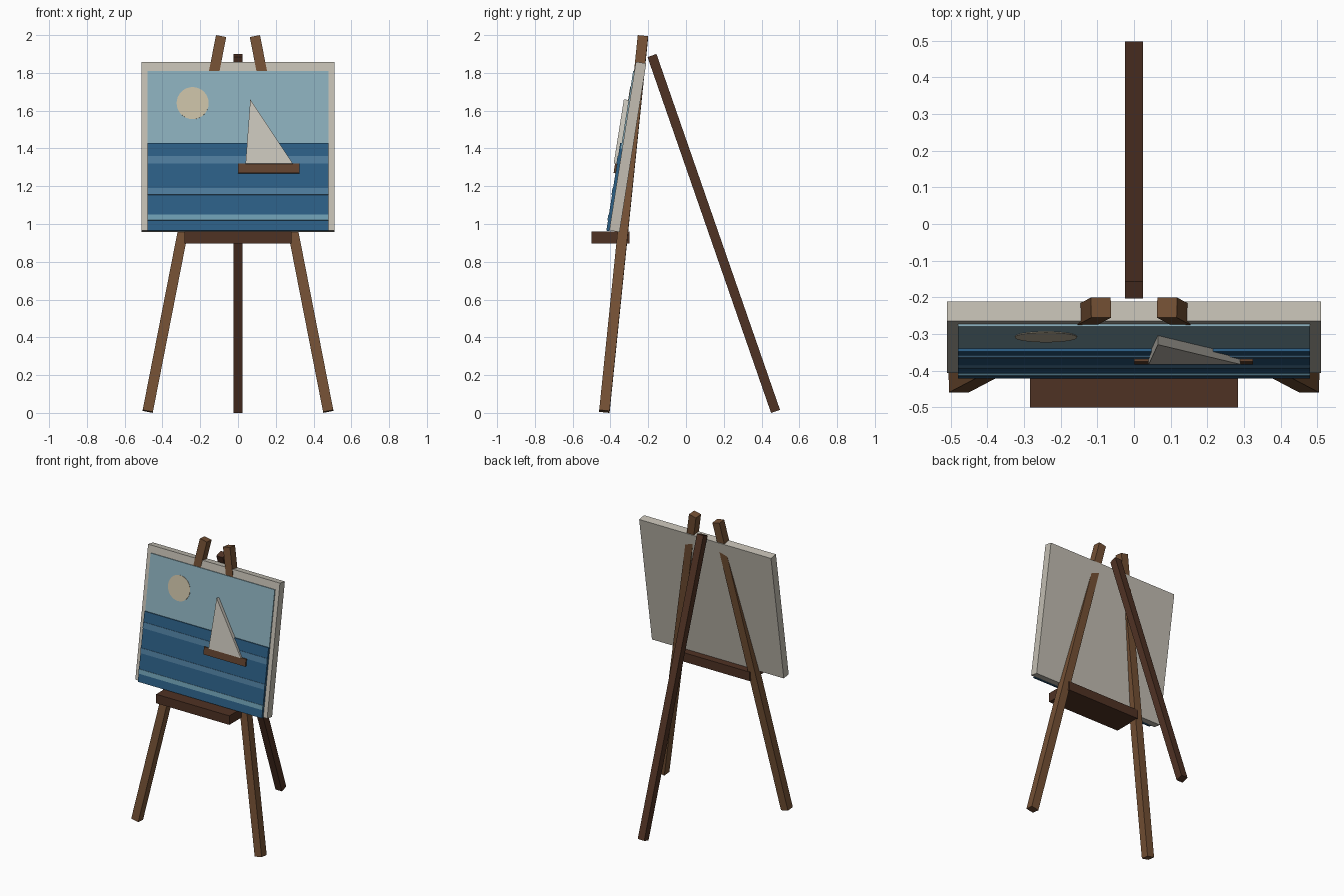
import bpy, bmesh, math
from mathutils import Vector, Matrix

if "Cube" in bpy.data.objects:
    bpy.data.objects.remove(bpy.data.objects["Cube"])


def material(name, rgb):
    """Material from a display colour, converted to linear."""
    m = bpy.data.materials.new(name)
    m.diffuse_color = (*[((c + 0.055) / 1.055) ** 2.4 for c in rgb], 1)
    m.use_nodes = True
    m.node_tree.nodes["Principled BSDF"].inputs["Base Color"].default_value = m.diffuse_color
    return m


WOOD = material("wood", (0.455, 0.315, 0.205))
DARK = material("dark wood", (0.31, 0.195, 0.14))
HULL = material("hull", (0.38, 0.26, 0.18))
CLOTH = material("canvas", (0.765, 0.745, 0.70))
SKY = material("sky", (0.54, 0.68, 0.73))
SEA = material("sea", (0.17, 0.37, 0.52))
WAVE = material("wave", (0.31, 0.49, 0.62))
FOAM = material("foam", (0.43, 0.62, 0.70))
MOON = material("sun", (0.78, 0.74, 0.64))
SAIL = material("sail", (0.78, 0.765, 0.725))


def prism(name, outline, depth0, depth1, matrix, mat):
    """Extrude an (x, up) outline along local -y from depth0 to depth1."""
    bm = bmesh.new()
    face = bm.faces.new([bm.verts.new((x, -depth0, z)) for x, z in outline])
    ext = bmesh.ops.extrude_face_region(bm, geom=[face])["geom"]
    verts = [v for v in ext if isinstance(v, bmesh.types.BMVert)]
    bmesh.ops.translate(bm, verts=verts, vec=(0, depth0 - depth1, 0))
    bmesh.ops.recalc_face_normals(bm, faces=bm.faces)
    me = bpy.data.meshes.new(name)
    bm.to_mesh(me)
    bm.free()
    me.materials.append(mat)
    ob = bpy.data.objects.new(name, me)
    ob.matrix_world = matrix
    bpy.context.collection.objects.link(ob)
    return ob


def rect(x0, x1, z0, z1):
    return [(x0, z0), (x1, z0), (x1, z1), (x0, z1)]


def beam(name, start, end, size, mat):
    """Square bar between two points, kept square to the y axis."""
    a, b = Vector(start), Vector(end)
    up = (b - a).normalized()
    side = Vector((0, 1, 0)).cross(up).normalized()
    depth = up.cross(side)
    m = Matrix((side, depth, up)).transposed().to_4x4()
    m.translation = (a + b) / 2
    h, l = size / 2, (b - a).length / 2
    prism(name, rect(-h, h, -l, l), -h, h, m, mat)


# Three legs
for label, s in (("left", -1), ("right", 1)):
    beam("front_leg_" + label, (s * 0.478, -0.432, 0.008),
         (s * 0.09, -0.228, 1.992), 0.055, WOOD)
beam("back_leg", (0, 0.474, 0.008), (0, -0.18, 1.892), 0.05, DARK)

# Tray that carries the canvas
prism("tray", rect(-0.283, 0.283, 0.897, 0.96), 0.30, 0.50, Matrix(), DARK)

# Leaning canvas; everything painted on it shares its frame
TILT, MID = 0.157, 1.408
LEAN = Matrix.Translation((0, -0.3085, MID)) @ Matrix.Rotation(-TILT, 4, 'X')
FRONT = 0.0275
prism("canvas", rect(-0.51, 0.51, -0.452, 0.452), -FRONT, FRONT, LEAN, CLOTH)


def painted(name, outline, proud, mat, back=0.0):
    """Thin relief on the canvas; outline uses x and world height."""
    w = FRONT + proud
    pts = [(x, (z - MID - w * math.sin(TILT)) / math.cos(TILT))
           for x, z in outline]
    prism(name, pts, FRONT + back - 0.002, w, LEAN, mat)


painted("sky", rect(-0.48, 0.48, 1.40, 1.81), 0.007, SKY)
painted("sea", rect(-0.48, 0.48, 0.965, 1.43), 0.015, SEA)
for i, (z0, z1, mat) in enumerate([(1.32, 1.36, WAVE), (1.155, 1.19, WAVE),
                                   (1.02, 1.05, FOAM)]):
    painted(f"wave_{i + 1}", rect(-0.48, 0.48, z0, z1), 0.018, mat)

disc = [(-0.24 + 0.085 * math.cos(t), 1.64 + 0.085 * math.sin(t))
        for t in (2 * math.pi * i / 32 for i in range(32))]
painted("sun", disc, 0.0095, MOON)
painted("boat_hull", rect(0.0, 0.325, 1.27, 1.32), 0.025, HULL)
painted("boat_sail", [(0.04, 1.32), (0.29, 1.32), (0.065, 1.66)],
        0.032, SAIL, 0.007)
